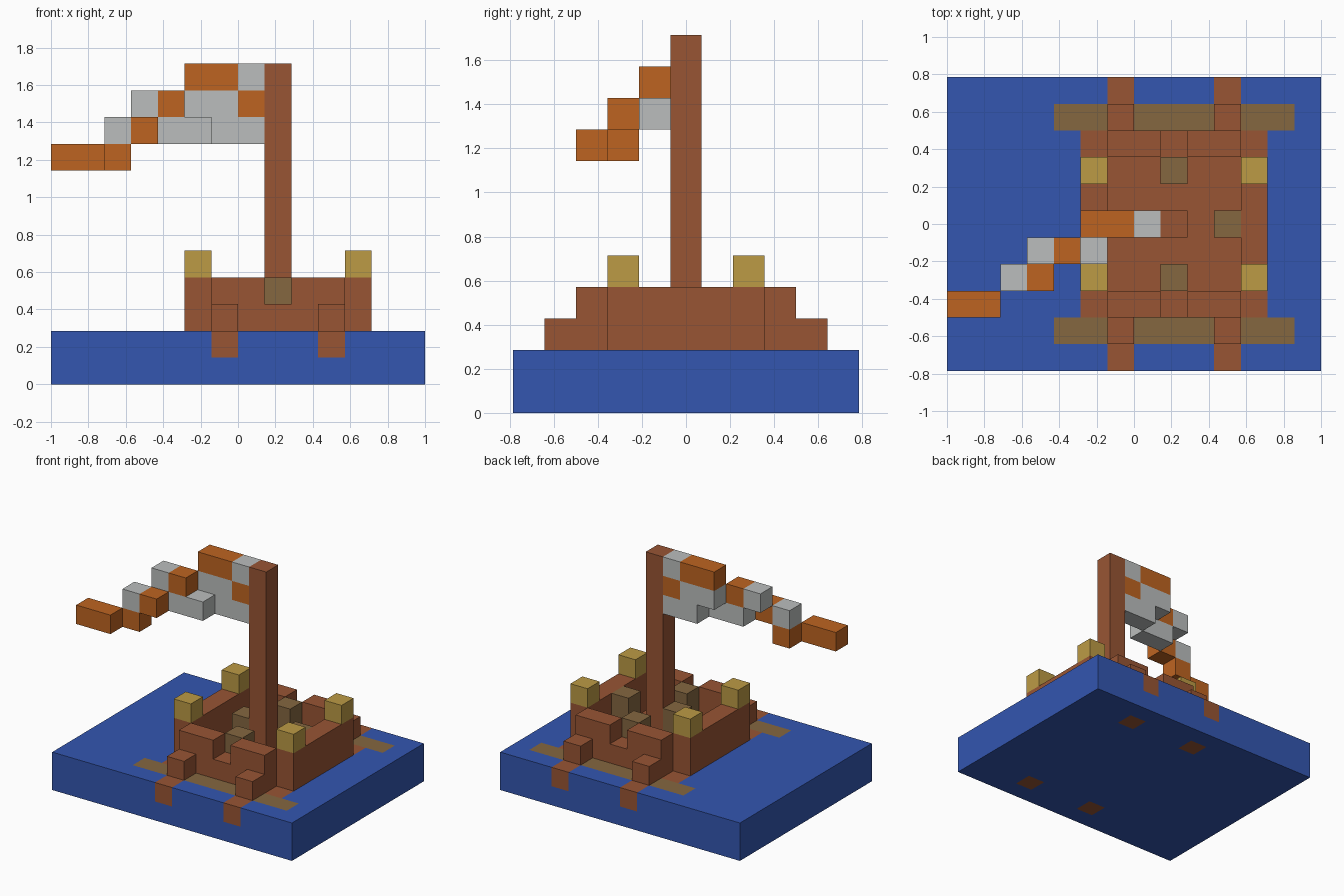
import bpy
import bmesh
from math import floor
from mathutils import Vector

if "Cube" in bpy.data.objects:
    bpy.data.objects.remove(bpy.data.objects["Cube"])

# The whole model sits on a grid of equal cells
CELL = 1 / 7
NX, NY = 14, 11


def material(name, rgb):
    lin = [((c / 255 + 0.055) / 1.055) ** 2.4 for c in rgb]
    mat = bpy.data.materials.new(name)
    mat.use_nodes = True
    mat.diffuse_color = (*lin, 1)
    mat.node_tree.nodes["Principled BSDF"].inputs["Base Color"].default_value = (*lin, 1)
    return mat


BLUE = material("sea blue", (51, 86, 176))
BROWN = material("timber brown", (152, 85, 52))
TAN = material("dull tan", (133, 103, 64))
GOLD = material("gold", (188, 155, 69))
ORANGE = material("orange", (190, 100, 33))
GREY = material("light grey", (187, 190, 189))


def add_box(bm, low, high):
    """Add a box spanning two grid corners."""
    verts = bmesh.ops.create_cube(bm, size=1)["verts"]
    low, high = Vector(low), Vector(high)
    for v in verts:
        v.co = (low + high) / 2 + v.co * (high - low)


def finish(name, bm, mats):
    for v in bm.verts:
        v.co = (v.co - Vector((NX / 2, NY / 2, 0))) * CELL
    mesh = bpy.data.meshes.new(name)
    bm.to_mesh(mesh)
    bm.free()
    for mat in mats:
        mesh.materials.append(mat)
    obj = bpy.data.objects.new(name, mesh)
    bpy.context.collection.objects.link(obj)


def part(name, mat, *boxes):
    bm = bmesh.new()
    for low, high in boxes:
        add_box(bm, low, high)
    finish(name, bm, [mat])


def run(i, j, k, length=1):
    """A row of cells along x."""
    return (i, j, k), (i + length, j + 1, k + 1)


# Sea slab, cut along the grid so sunken timbers show flush with its faces
def sea_colour(i, j, k):
    if i in (6, 10) and (j, k) in ((0, 1), (10, 1), (1, 0), (9, 0)):
        return 1
    if k == 1 and j in (1, 9) and 4 <= i <= 12:
        return 2
    if k == 1 and 2 <= j <= 8 and 5 <= i <= 11:
        return 1
    return 0


sea = bmesh.new()
add_box(sea, (0, 0, 0), (NX, NY, 2))
for axis, count in enumerate((NX, NY, 2)):
    normal = Vector([float(a == axis) for a in range(3)])
    for n in range(1, count):
        bmesh.ops.bisect_plane(sea, geom=sea.verts[:] + sea.edges[:] + sea.faces[:],
                               plane_co=normal * n, plane_no=normal)
sea.normal_update()
for face in sea.faces:
    inside = face.calc_center_median() - face.normal * 0.5
    face.material_index = sea_colour(*[floor(c) for c in inside])
finish("sea", sea, [BLUE, BROWN, TAN])

# Side walls of the hull
for side, i in (("right", 5), ("left", 11)):
    part(side + "_wall", BROWN, ((i, 3, 2), (i + 1, 8, 4)))

# End walls with a notch in the middle, and the stepped floats outside them
for end, wall, step, post, bench in (("front", 2, 1, 3, 3), ("back", 8, 9, 7, 7)):
    part(end + "_wall", BROWN, run(6, wall, 2, 5), run(6, wall, 3, 2), run(9, wall, 3, 2))
    part(end + "_steps", BROWN, run(6, step, 2), run(10, step, 2))
    part(end + "_gold_posts", GOLD, run(5, post, 4), run(11, post, 4))
    part(end + "_bench", TAN, ((8, bench, 2), (9, bench + 1, 4)))

# Benches beside the mast
part("right_bench", TAN, ((7, 5, 2), (8, 6, 4)))
part("left_bench", TAN, ((10, 5, 2), (11, 6, 4)))

# Mast
part("mast", BROWN, ((8, 5, 2), (9, 6, 12)))

# Flag sweeping forward and down from the mast
part("flag_grey_patches", GREY,
     run(7, 5, 11), run(5, 5, 10, 2), run(6, 5, 9, 2),
     run(4, 4, 9, 2), run(3, 4, 10), run(2, 3, 9))
part("flag_orange_patches", ORANGE,
     run(5, 5, 11, 2), run(7, 5, 10), run(4, 4, 10),
     run(3, 3, 9), run(2, 3, 8), run(0, 2, 8, 2))
